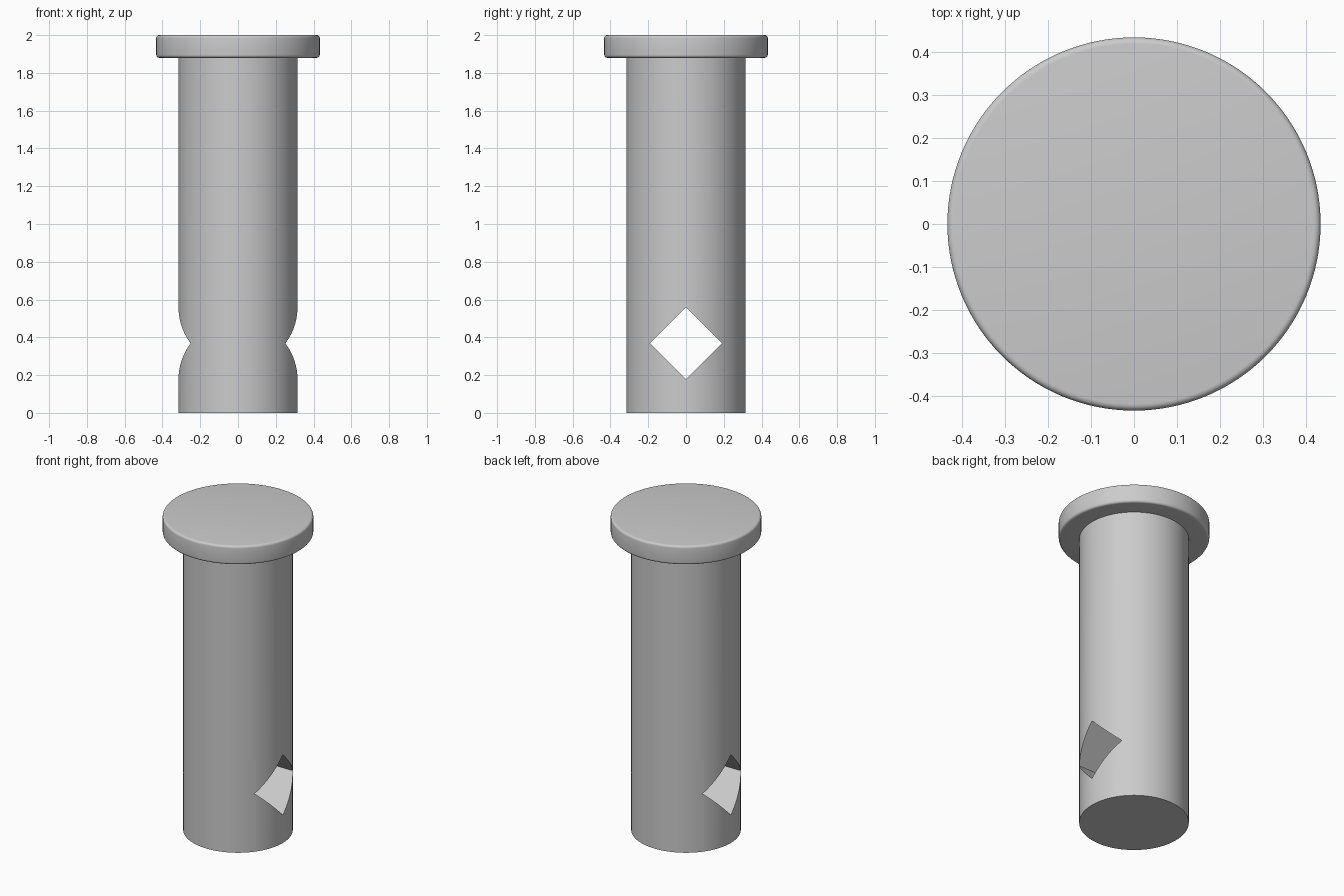
import bpy
import bmesh
import math

SEGMENTS = 128
SHAFT_R, HEAD_R = 0.315, 0.433
HEAD_Z, TOP_Z, ROUND = 1.88, 2.0, 0.015
HOLE_Z, HOLE_HALF = 0.368, 0.191

if "Cube" in bpy.data.objects:
    bpy.data.objects.remove(bpy.data.objects["Cube"], do_unlink=True)

steel = bpy.data.materials.new("grey_steel")
steel.use_nodes = True
grey = (0.6, 0.6, 0.6, 1)
steel.diffuse_color = grey
steel.node_tree.nodes["Principled BSDF"].inputs["Base Color"].default_value = grey


def make_object(name, bm):
    bmesh.ops.recalc_face_normals(bm, faces=bm.faces)
    mesh = bpy.data.meshes.new(name)
    bm.to_mesh(mesh)
    bm.free()
    mesh.materials.append(steel)
    obj = bpy.data.objects.new(name, mesh)
    bpy.context.collection.objects.link(obj)
    return obj


def corner(z, start, steps=5):
    """Quarter-round points on the rim of the head."""
    angles = [start + math.pi / 2 * i / steps for i in range(steps + 1)]
    return [(HEAD_R - ROUND + ROUND * math.cos(a), z + ROUND * math.sin(a)) for a in angles]


# Pin body: shaft and rounded head turned from one profile
profile = [(SHAFT_R, 0), (SHAFT_R, HEAD_Z)]
profile += corner(HEAD_Z + ROUND, -math.pi / 2) + corner(TOP_Z - ROUND, 0)
bm = bmesh.new()
rings = []
for r, z in profile:
    ring = []
    for i in range(SEGMENTS):
        a = math.tau * i / SEGMENTS
        ring.append(bm.verts.new((r * math.cos(a), r * math.sin(a), z)))
    rings.append(ring)
for low, high in zip(rings, rings[1:]):
    for i in range(SEGMENTS):
        j = (i + 1) % SEGMENTS
        bm.faces.new((low[i], low[j], high[j], high[i]))
bm.faces.new(rings[0])
bm.faces.new(rings[-1])
pin = make_object("clevis_pin", bm)

# Square cross hole, standing on its corner and running along x
bm = bmesh.new()
ends = []
for x in (-1, 1):
    ends.append([bm.verts.new((x, HOLE_HALF * math.cos(a), HOLE_Z + HOLE_HALF * math.sin(a)))
                 for a in (math.pi / 2 * k for k in range(4))])
for k in range(4):
    n = (k + 1) % 4
    bm.faces.new((ends[0][k], ends[0][n], ends[1][n], ends[1][k]))
for end in ends:
    bm.faces.new(end)
cutter = make_object("hole_cutter", bm)

cut = pin.modifiers.new("cross_hole", "BOOLEAN")
cut.operation = "DIFFERENCE"
cut.solver = "EXACT"
cut.object = cutter
bpy.ops.object.select_all(action="DESELECT")
pin.select_set(True)
bpy.context.view_layer.objects.active = pin
bpy.ops.object.modifier_apply(modifier=cut.name)
bpy.data.objects.remove(cutter, do_unlink=True)

# Smooth round walls, crisp rims and hole edges
bpy.ops.object.shade_smooth_by_angle(angle=math.radians(30))
